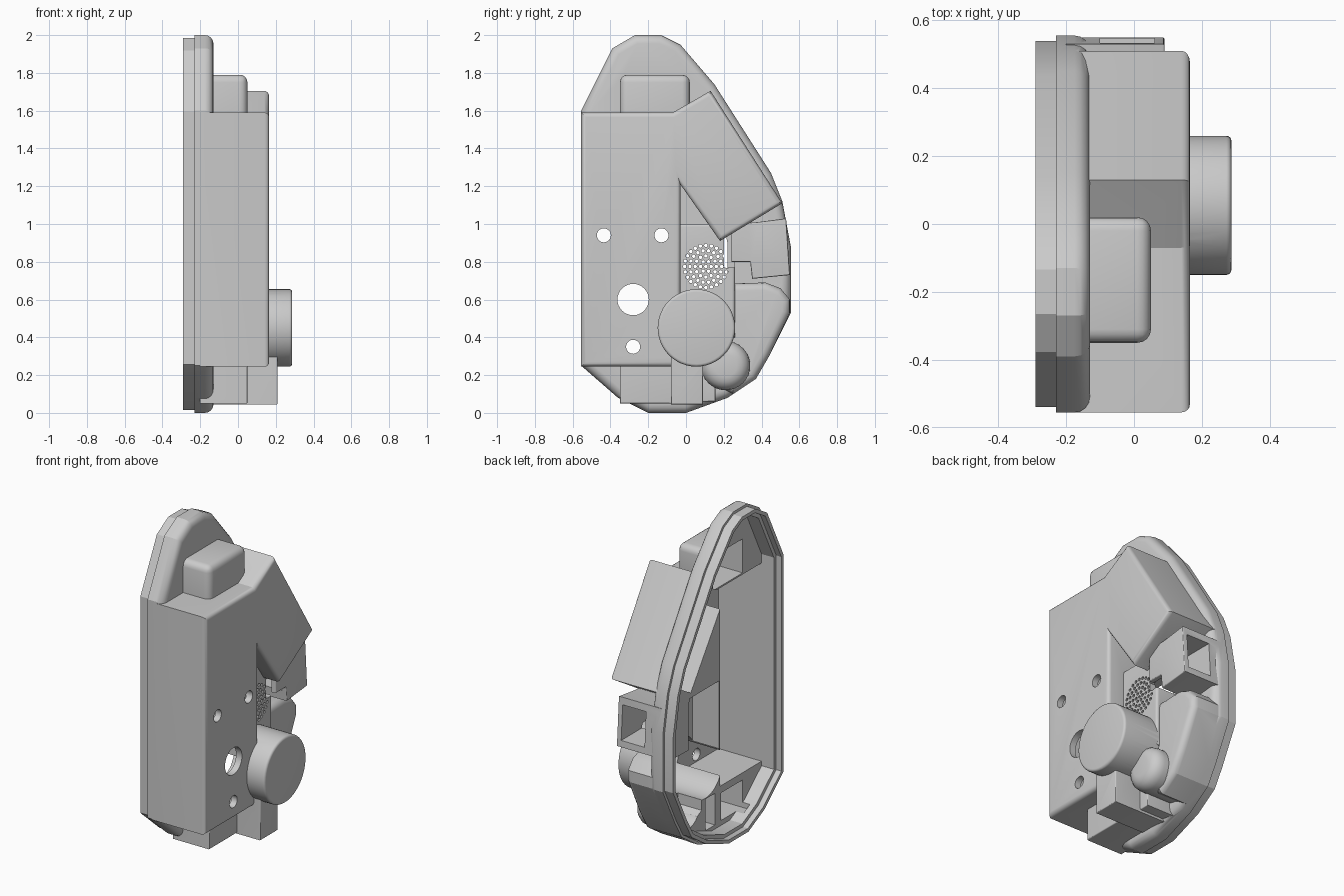
import bpy, bmesh, math
from mathutils import Vector

if "Cube" in bpy.data.objects:
    bpy.data.objects.remove(bpy.data.objects["Cube"], do_unlink=True)

grey = bpy.data.materials.new("plain grey")
grey.use_nodes = True
GREY = (0.6, 0.6, 0.6, 1)
grey.diffuse_color = GREY
grey.node_tree.nodes["Principled BSDF"].inputs["Base Color"].default_value = GREY


def inset(points, t):
    """Move every side of a y-z outline inwards by t."""
    pts = [Vector(p) for p in points]
    n = len(pts)
    area = sum(pts[i - 1].cross(pts[i]) for i in range(n))
    sign = 1 if area > 0 else -1
    out = []
    for i, p in enumerate(pts):
        a = (p - pts[i - 1]).normalized()
        b = (pts[(i + 1) % n] - p).normalized()
        na = Vector((-a.y, a.x)) * sign
        nb = Vector((-b.y, b.x)) * sign
        out.append(p + (na + nb) * t / (1 + na.dot(nb)))
    return out


def circle(y, z, r, sides):
    turn = 2 * math.pi / sides
    return [(y + r * math.cos(i * turn), z + r * math.sin(i * turn)) for i in range(sides)]


def box(y0, y1, z0, z1):
    return [(y0, z0), (y1, z0), (y1, z1), (y0, z1)]


def add_prism(bm, outline, x0, x1, round_by=0, corners=False):
    """Extrude a y-z outline along x, optionally rounding the outer cap."""
    low = [bm.verts.new((x0, p[0], p[1])) for p in outline]
    high = [bm.verts.new((x1, p[0], p[1])) for p in outline]
    n = len(low)
    faces = [bm.faces.new(low), bm.faces.new(high)]
    for i in range(n):
        j = (i + 1) % n
        faces.append(bm.faces.new((low[i], low[j], high[j], high[i])))
    bmesh.ops.recalc_face_normals(bm, faces=faces)
    if round_by:
        edges = list(faces[1].edges)
        if corners:
            edges += [e for v in high for e in v.link_edges if e not in edges]
        bmesh.ops.bevel(bm, geom=edges, offset=round_by, segments=4,
                        profile=0.5, affect='EDGES', clamp_overlap=True)


def finish(bm, name):
    mesh = bpy.data.meshes.new(name)
    bm.to_mesh(mesh)
    bm.free()
    mesh.materials.append(grey)
    obj = bpy.data.objects.new(name, mesh)
    bpy.context.collection.objects.link(obj)
    return obj


def solid(name, outline, x0, x1, round_by=0, corners=False):
    bm = bmesh.new()
    add_prism(bm, outline, x0, x1, round_by, corners)
    return finish(bm, name)


def combine(target, other, operation):
    mod = target.modifiers.new(operation, 'BOOLEAN')
    mod.operation, mod.object, mod.solver = operation, other, 'EXACT'
    bpy.context.view_layer.objects.active = target
    bpy.ops.object.modifier_apply(modifier=mod.name)
    bpy.data.objects.remove(other, do_unlink=True)


# Outlines in (y, z)
plate = [(-.555, 1.6), (-.39, 1.93), (-.27, 2), (-.13, 2), (-.03, 1.95), (.15, 1.74),
         (.45, 1.27), (.51, 1.12), (.555, .88), (.555, .53), (.44, .3), (.37, .18),
         (.22, .08), (0, 0), (-.2, 0), (-.36, .08), (-.555, .25)]
body = [(-.555, .245), (-.555, 1.59), (-.07, 1.59), (.13, 1.705), (.51, 1.11),
        (.18, .91), (-.03, 1.21), (-.03, .245)]
flank = [(.05, .2), (.05, .68), (.42, .69), (.5, .66), (.55, .6), (.55, .53),
         (.44, .3), (.37, .18), (.25, .1)]
grille = [(-.12, .4), (-.12, 1), (.24, 1), (.26, .9), (.26, .4)]
tube = [(.24, .8), (.24, 1), (.38, 1.01), (.53, 1.03), (.55, .73), (.35, .71), (.34, .8)]

# Each part: outline, outer x, edge rounding, rounded corners
BACK = -.2
parts = {
    "main_body": (body, .165, .025, False),
    "top_bump": (box(-.35, .02, 1.5, 1.79), .05, .04, True),
    "lower_flank": (flank, .03, .04, False),
    "grille_seat": (grille, .05, .015, False),
    "side_tube": (tube, .09, .006, False),
    "round_cap": (circle(.055, .45, .205, 48), .287, .015, False),
    "small_dome": (circle(.21, .25, .13, 32), .13, .07, False),
    "foot_block": (box(-.35, -.06, .05, .3), .05, .006, False),
    "tall_foot_block": (box(-.08, .09, .045, .32), .21, .006, False),
    "foot_tab": (box(.07, .155, .06, .2), .03, .006, False),
}

# Outer form: plate with set-back rim, then all raised parts
shell = solid("housing_shell", plate, -.23, -.13, .045)
combine(shell, solid("rim", inset(plate, .016), -.29, -.2), 'UNION')
for name, (outline, x1, r, corners) in parts.items():
    combine(shell, solid(name, outline, BACK, x1, r, corners), 'UNION')

# Hollow inside, with a stepped lip round the open side
WALL = .04
combine(shell, solid("lip_step", inset(plate, .038), -.4, -.255), 'DIFFERENCE')
combine(shell, solid("plate_cavity", inset(plate, .06), -.4, -.17), 'DIFFERENCE')
for name, (outline, x1, r, corners) in parts.items():
    if name in ("side_tube", "foot_tab"):
        continue
    if name == "main_body":
        inner, depth = inset(outline, .06), x1 - WALL
    else:
        inner, depth = inset(outline, WALL), x1 - WALL
    combine(shell, solid(name + "_cavity", inner, -.22, depth), 'DIFFERENCE')

# Square opening in the end of the side tube
combine(shell, solid("tube_opening", box(.2, .7, .77, .985), -.1, .06), 'DIFFERENCE')

# Round holes in the broad face
bm = bmesh.new()
for y, z, r in ((-.435, .94, .037), (-.13, .94, .037), (-.28, .35, .037), (-.28, .6, .083)):
    add_prism(bm, circle(y, z, r, 32), .06, .3)
combine(shell, finish(bm, "face_holes"), 'DIFFERENCE')

# Rings of small sound holes
bm = bmesh.new()
for ring in range(5):
    count = max(1, ring * 6)
    for i in range(count):
        a = 2 * math.pi * i / count
        add_prism(bm, circle(.105 + ring * .028 * math.cos(a), .775 + ring * .028 * math.sin(a),
                             .0095, 8), -.05, .1)
combine(shell, finish(bm, "sound_holes"), 'DIFFERENCE')

# Smooth rounded edges, keep the facets sharp
bpy.ops.object.select_all(action='DESELECT')
shell.select_set(True)
bpy.context.view_layer.objects.active = shell
bpy.ops.object.shade_smooth_by_angle(angle=math.radians(25))
